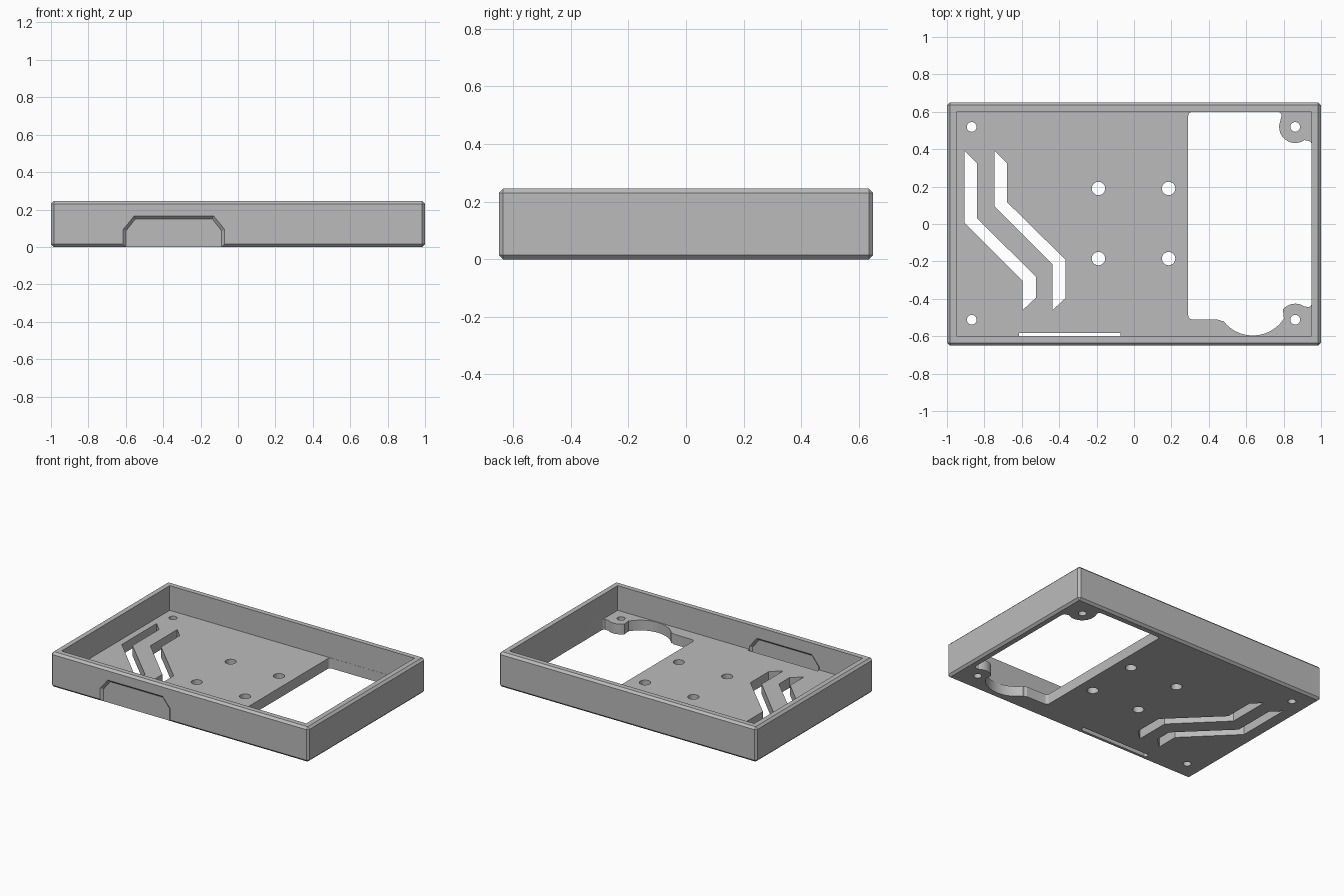
import bpy, bmesh
from math import cos, sin, radians

if "Cube" in bpy.data.objects:
    bpy.data.objects.remove(bpy.data.objects["Cube"])

WIDTH, DEPTH, HEIGHT = 2.0, 1.3, 0.245
WALL, FLOOR, CHAMFER = 0.05, 0.072, 0.015

grey = bpy.data.materials.new("plain grey")
grey.use_nodes = True
grey.diffuse_color = (0.5, 0.5, 0.5, 1)
grey.node_tree.nodes["Principled BSDF"].inputs["Base Color"].default_value = grey.diffuse_color


def loft(name, sections):
    """Closed solid through matching rings of 3D points."""
    bm = bmesh.new()
    rings = [[bm.verts.new(p) for p in ring] for ring in sections]
    for a, b in zip(rings, rings[1:]):
        for i in range(len(a)):
            j = (i + 1) % len(a)
            bm.faces.new((a[i], a[j], b[j], b[i]))
    bm.faces.new(rings[0])
    bm.faces.new(rings[-1])
    bmesh.ops.recalc_face_normals(bm, faces=bm.faces)
    mesh = bpy.data.meshes.new(name)
    bm.to_mesh(mesh)
    bm.free()
    mesh.materials.append(grey)
    obj = bpy.data.objects.new(name, mesh)
    bpy.context.collection.objects.link(obj)
    return obj


def prism(name, outline, low, high):
    return loft(name, [[(x, y, z) for x, y in outline] for z in (low, high)])


def rectangle(x, y):
    return [(-x, -y), (x, -y), (x, y), (-x, y)]


def arc(cx, cy, r, start, end, n=8):
    angles = [radians(start + (end - start) * i / n) for i in range(n + 1)]
    return [(cx + r * cos(a), cy + r * sin(a)) for a in angles]


def apply(obj, kind, **settings):
    mod = obj.modifiers.new(kind.title(), kind)
    for key, value in settings.items():
        setattr(mod, key, value)
    bpy.context.view_layer.objects.active = obj
    bpy.ops.object.modifier_apply(modifier=mod.name)


def cut(obj, cutter):
    cutter.hide_render = True
    apply(obj, 'BOOLEAN', operation='DIFFERENCE', solver='EXACT', object=cutter)
    bpy.data.objects.remove(cutter)


# Chamfered outer block, hollowed into an open tray
tray = prism("tray", rectangle(WIDTH / 2, DEPTH / 2), 0, HEIGHT)
apply(tray, 'BEVEL', width=CHAMFER, segments=1, limit_method='NONE')
cut(tray, prism("cavity", rectangle(WIDTH / 2 - WALL, DEPTH / 2 - WALL), FLOOR, 1))

# Large floor opening with two screw ears and a round bay
opening = arc(.31, .579, .02, 90, 180, 4) + arc(.31, -.49, .02, 180, 270, 4)
opening += [(.455, -.512), (.47, -.52)]
opening += arc(.635, -.398, .198, 218, 327, 24) + [(.80, -.49)]
opening += arc(.862, -.512, .086, 140, 55, 10) + arc(.93, -.425, .02, 270, 360, 4)[1:]
opening += arc(.93, .425, .02, 0, 90, 4)
opening += arc(.862, .519, .086, 305, 160, 14) + arc(.77, .58, .019, 0, 90, 4)
cut(tray, prism("floor_opening", opening, -.1, .13))

# Screw holes
for x in (-.868, .862):
    for y in (-.512, .519):
        cut(tray, prism("corner_hole", arc(x, y, .026, 0, 345, 23), -.1, .13))
for x in (-.19, .185):
    for y in (-.185, .19):
        cut(tray, prism("middle_hole", arc(x, y, .036, 0, 345, 23), -.1, .13))

# Two slanted vent slots; the second is shifted sideways and bends later
for dx, drop in ((0, 0), (.16, .088)):
    slot = [(-.905, .39), (-.84, .325), (-.84, .03 + drop), (-.525, -.28 + drop),
            (-.525, -.395), (-.595, -.46), (-.595, -.305 + drop), (-.905, .005 + drop)]
    cut(tray, prism("vent_slot", [(x + dx, y) for x, y in slot], -.1, .13))


# Thin panel in the front wall, recessed on both sides with a chamfered rim
def panel_ring(y, grow):
    half = .256 + grow
    side = [(half, -.1), (half, .085 + grow / 2), (.205 + grow / 2, .15 + grow)]
    ring = side + [(-x, z) for x, z in reversed(side)]
    return [(x - .343, y, z) for x, z in ring]


cut(tray, loft("outer_recess", [panel_ring(-.67, .035), panel_ring(-.634, 0)]))
cut(tray, loft("inner_recess", [panel_ring(-.615, 0), panel_ring(-.6, CHAMFER),
                                panel_ring(-.582, CHAMFER)]))

# Smooth the round walls, keep the edges sharp
bpy.ops.object.select_all(action='DESELECT')
tray.select_set(True)
bpy.context.view_layer.objects.active = tray
bpy.ops.object.shade_smooth_by_angle(angle=radians(25))
